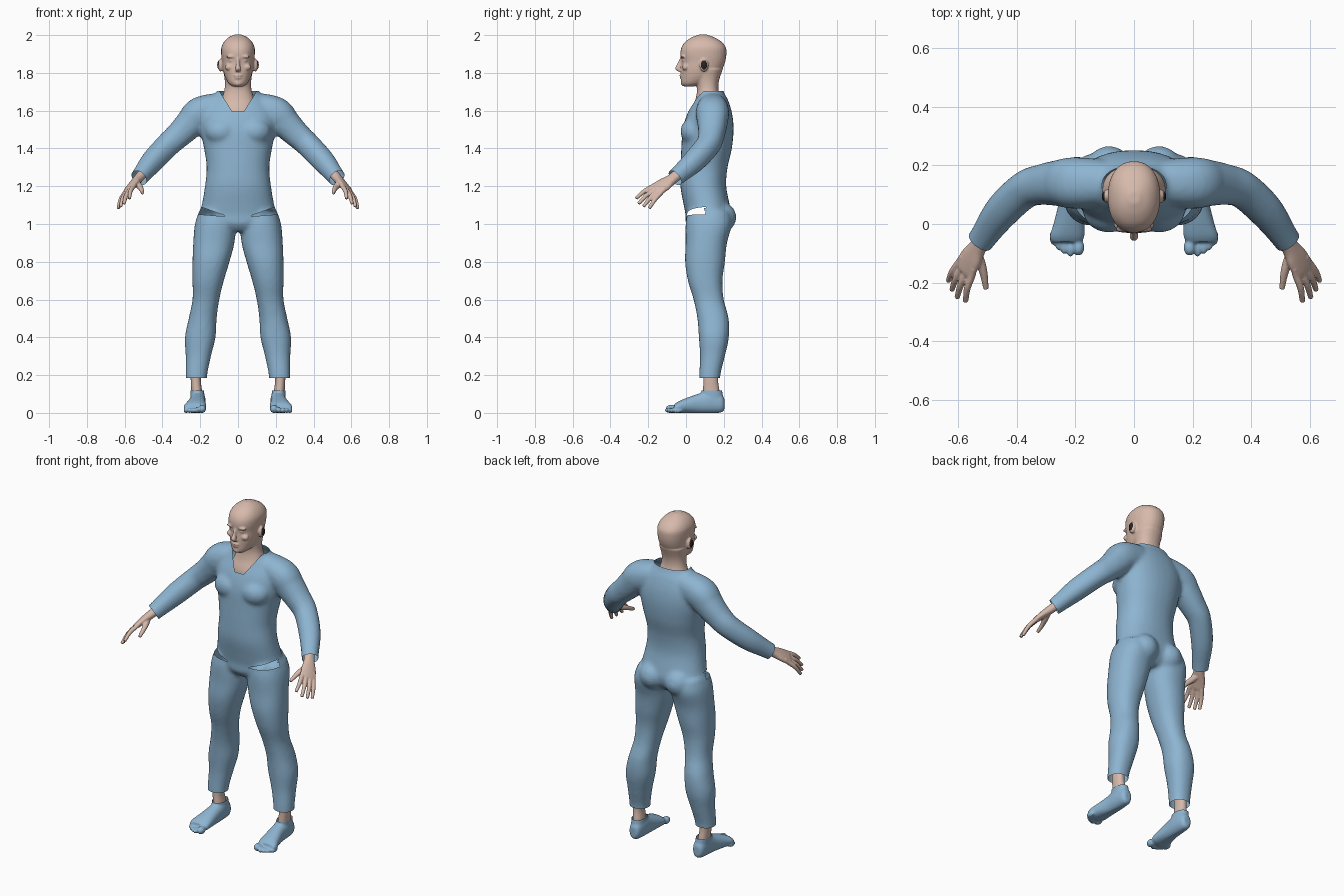
import bpy, bmesh, math
from mathutils import Vector, Matrix

cube = bpy.data.objects.get("Cube")
if cube:
    bpy.data.objects.remove(cube, do_unlink=True)


def material(name, rgb):
    m = bpy.data.materials.new(name)
    m.use_nodes = True
    m.diffuse_color = (*rgb, 1)
    m.node_tree.nodes["Principled BSDF"].inputs["Base Color"].default_value = (*rgb, 1)
    return m


BLUE = material("blue cloth", (0.27, 0.46, 0.64))
SKIN = material("skin", (0.68, 0.49, 0.41))
HAIR = material("brown hair", (0.085, 0.06, 0.043))
DARK = material("dark ear hollow", (0.02, 0.018, 0.016))


def spline(rows, steps=5):
    """Catmull-Rom resampling of section rows."""
    rows = [Vector(r) for r in rows]
    out = []
    for i in range(len(rows) - 1):
        p0, p1, p2 = rows[max(i - 1, 0)], rows[i], rows[i + 1]
        p3 = rows[min(i + 2, len(rows) - 1)]
        for k in range(steps):
            t = k / steps
            out.append(p1 + (p2 - p0) * (t / 2)
                       + (2 * p0 - 5 * p1 + 4 * p2 - p3) * (t * t / 2)
                       + (3 * p1 - p0 - 3 * p2 + p3) * (t ** 3 / 2))
    return out + [rows[-1]]


def loft(bm, rows, up, axis=None, side=1, power=0.9, n=32):
    """Closed tube through sections (x, y, z, half width, half depth)."""
    rows, rings, up = spline(rows), [], Vector(up)
    for i, r in enumerate(rows):
        c = Vector(r[:3])
        a, b = rows[max(i - 1, 0)], rows[min(i + 1, len(rows) - 1)]
        t = Vector(axis) if axis else (Vector(b[:3]) - Vector(a[:3])).normalized()
        u = t.cross(up).normalized()
        v = u.cross(t)
        ring = []
        for k in range(n):
            q = 2 * math.pi * k / n
            cs, sn = math.cos(q), math.sin(q)
            p = c + u * r[3] * math.copysign(abs(cs) ** power, cs) \
                + v * r[4] * math.copysign(abs(sn) ** power, sn)
            p.x *= side
            ring.append(bm.verts.new(p))
        rings.append(ring)
    for r0, r1 in zip(rings, rings[1:]):
        for k in range(n):
            j = (k + 1) % n
            bm.faces.new((r0[k], r0[j], r1[j], r1[k]))
    bm.faces.new(rings[0][::-1])
    bm.faces.new(rings[-1])


def column(bm, rows, side=1):
    """Upright loft from rows (z, centre x, half width, front y, back y)."""
    loft(bm, [(x, (f + b) / 2, z, w, (b - f) / 2) for z, x, w, f, b in rows],
         (0, 1, 0), (0, 0, 1), side)


def ball(bm, centre, radii, side=1):
    c = Vector((centre[0] * side, centre[1], centre[2]))
    bmesh.ops.create_icosphere(bm, subdivisions=3, radius=1,
                               matrix=Matrix.Translation(c) @ Matrix.Diagonal((*radii, 1)))


def finish(name, bm, mats, voxel=0, smooth=4, cuts=(), drop=None, paint=None, floor=False):
    """Fuse the pieces, cut openings along planes, then colour by rule."""
    bmesh.ops.recalc_face_normals(bm, faces=bm.faces)
    mesh = bpy.data.meshes.new(name)
    bm.to_mesh(mesh)
    bm.free()
    obj = bpy.data.objects.new(name, mesh)
    bpy.context.collection.objects.link(obj)
    if voxel:
        mod = obj.modifiers.new("fuse", "REMESH")
        mod.mode, mod.voxel_size = "VOXEL", voxel
        mod = obj.modifiers.new("soften", "SMOOTH")
        mod.factor, mod.iterations = 0.5, smooth
        fused = bpy.data.meshes.new_from_object(
            obj.evaluated_get(bpy.context.evaluated_depsgraph_get()))
        obj.modifiers.clear()
        obj.data = fused
    bm = bmesh.new()
    bm.from_mesh(obj.data)
    for co, no in cuts:
        bmesh.ops.bisect_plane(bm, geom=bm.verts[:] + bm.edges[:] + bm.faces[:],
                               plane_co=co, plane_no=no)
    if floor:
        for v in bm.verts:
            v.co.z = max(v.co.z, 0)
    if drop:
        gone = [f for f in bm.faces if drop(f.calc_center_median())]
        bmesh.ops.delete(bm, geom=gone, context="FACES")
    for f in bm.faces:
        f.smooth = True
        f.material_index = int(paint(f.calc_center_median())) if paint else 0
    bm.to_mesh(obj.data)
    bm.free()
    obj.data.materials.clear()
    for m in mats:
        obj.data.materials.append(m)
    return obj


# Suit: torso, limbs, chest and seat fused into one skin
suit = bmesh.new()
column(suit, [(0.96, 0, .09, .03, .19), (1.0, 0, .18, .0, .225), (1.05, 0, .205, -.003, .24),
              (1.1, 0, .192, -.012, .232), (1.2, 0, .175, -.03, .213), (1.3, 0, .166, -.03, .22),
              (1.4, 0, .18, -.025, .243), (1.5, 0, .2, -.018, .252), (1.58, 0, .2, .005, .245),
              (1.65, 0, .16, .04, .225), (1.7, 0, .112, .06, .2), (1.75, 0, .095, .07, .19)])
for s in (1, -1):
    column(suit, [(1.07, .115, .09, .01, .23), (1.0, .12, .108, -.002, .243), (.9, .128, .109, -.002, .217),
                  (.8, .143, .098, -.005, .206), (.7, .158, .083, .01, .193), (.6, .17, .071, .04, .2),
                  (.5, .187, .074, .06, .226), (.4, .2, .081, .068, .227), (.3, .21, .067, .074, .206),
                  (.2, .22, .057, .07, .182), (.12, .22, .055, .07, .18)], s)
    loft(suit, [(.1, .14, 1.61, .08, .085), (.2, .14, 1.585, .088, .088), (.25, .14, 1.535, .08, .08),
                (.31, .135, 1.475, .07, .07), (.37, .118, 1.42, .064, .064), (.45, .045, 1.335, .06, .06),
                (.515, -.045, 1.255, .047, .047), (.56, -.11, 1.2, .043, .043)], (0, 0, 1), side=s)
    ball(suit, (.085, .045, 1.49), (.09, .075, .075), s)
    ball(suit, (.085, .175, 1.035), (.085, .092, .085), s)

WRIST, ARM_DIR = Vector((.525, -.058, 1.245)), Vector((.5, -.68, -.53))


def upper_slit(x):
    return 1.045 + (x - .07) * .36


def lower_slit(x):
    return 1.04 + (x - .07) * .08


def in_slit(c):
    x = abs(c.x)
    return x > .07 and lower_slit(x) < c.z < upper_slit(x)


def opening(c):
    x = abs(c.x)
    neck = c.z > 1.705 or (c.y < .12 and c.z > max(1.595, 1.595 + (x - .03) * 11 / 7))
    cuff = c.z > 1.1 and (Vector((x, c.y, c.z)) - WRIST).dot(ARM_DIR) > 0
    return neck or cuff or c.z < .185 or (in_slit(c) and c.y < .1)


planes = [((0, 0, z), (0, 0, 1)) for z in (1.705, 1.595, .185)]
for s in (1, -1):
    planes += [((.03 * s, 0, 1.595), (.11 * s, 0, -.07)),
               ((WRIST.x * s, WRIST.y, WRIST.z), (ARM_DIR.x * s, ARM_DIR.y, ARM_DIR.z)),
               ((.07 * s, 0, 1.045), (-.36 * s, 0, 1)), ((.07 * s, 0, 1.04), (-.08 * s, 0, 1))]
finish("suit", suit, [BLUE, SKIN], .011, 6, planes, opening, in_slit)

# Head and neck with nose, brow, lips, chin and ears
head = bmesh.new()
column(head, [(1.53, 0, .1, .02, .19), (1.6, 0, .108, .028, .2), (1.66, 0, .088, .05, .185),
              (1.71, 0, .072, .058, .172), (1.76, 0, .07, .05, .175), (1.82, 0, .08, .03, .195)])
column(head, [(1.728, 0, .028, -.01, .04), (1.745, 0, .05, -.024, .1), (1.78, 0, .069, -.026, .16),
              (1.82, 0, .08, -.026, .192), (1.86, 0, .085, -.024, .208), (1.9, 0, .089, -.03, .214),
              (1.935, 0, .088, -.024, .211), (1.965, 0, .074, -.004, .188), (1.988, 0, .05, .03, .15),
              (2.003, 0, .018, .07, .11)])
loft(head, [(0, -.02, 1.885, .008, .01), (0, -.034, 1.85, .009, .011),
            (0, -.043, 1.822, .015, .015), (0, -.03, 1.806, .012, .01)], (0, 1, 0), (0, 0, 1))
ball(head, (0, -.024, 1.787), (.024, .012, .006))
ball(head, (0, -.022, 1.774), (.021, .012, .006))
ball(head, (0, -.014, 1.746), (.022, .014, .016))
for s in (1, -1):
    ball(head, (.035, -.016, 1.886), (.028, .014, .008), s)
    ball(head, (.034, -.009, 1.866), (.014, .012, .008), s)
    ball(head, (.045, -.002, 1.83), (.025, .018, .018), s)
    ball(head, (.092, .095, 1.84), (.015, .024, .034), s)


def hairy(c):
    if c.y < .03:
        return c.z > 1.918 - .25 * abs(c.x)
    return c.z > (1.932 if c.y < .142 else 1.806)


finish("head", head, [SKIN, HAIR], .005, 4,
       [((0, .142, 0), (0, 1, 0)), ((0, 0, 1.806), (0, 0, 1)), ((0, 0, 1.932), (0, 0, 1))],
       paint=hairy)

# Hands, ankles, feet and ear hollows for both sides
FINGERS = [((.553, -.174, 1.2), (.575, -.265, 1.135)), ((.567, -.158, 1.19), (.604, -.252, 1.107)),
           ((.582, -.142, 1.18), (.622, -.226, 1.092)), ((.595, -.128, 1.17), (.634, -.195, 1.083))]
TOES = [(.19, -.08, .021), (.217, -.084, .014), (.238, -.076, .013), (.257, -.063, .013), (.275, -.045, .013)]
PALM_UP = (.67, -.11, .73)
for label, s in (("left", 1), ("right", -1)):
    hand = bmesh.new()
    loft(hand, [(.49, -.015, 1.285, .03, .026), (.53, -.075, 1.237, .031, .024),
                (.555, -.115, 1.21, .043, .02), (.575, -.15, 1.185, .045, .016),
                (.582, -.162, 1.177, .042, .012)], PALM_UP, side=s)
    for base, tip in FINGERS:
        b, t = Vector(base), Vector(tip)
        mid = (b + t) / 2 + Vector(PALM_UP) * .008
        start = b - (t - b) * .25
        loft(hand, [(*start, .011, .011), (*b, .0125, .0125), (*mid, .0115, .0115), (*t, .009, .009)],
             PALM_UP, side=s, n=16)
    loft(hand, [(.54, -.085, 1.222, .016, .016), (.525, -.13, 1.203, .017, .016),
                (.513, -.17, 1.187, .0135, .013), (.505, -.222, 1.163, .009, .009)],
         PALM_UP, side=s, n=16)
    finish(label + "_hand", hand, [SKIN], .004, 3)

    ankle = bmesh.new()
    column(ankle, [(.05, .215, .032, .09, .18), (.11, .218, .029, .09, .178),
                   (.17, .223, .027, .092, .17), (.26, .222, .032, .09, .175)], s)
    finish(label + "_ankle", ankle, [SKIN])

    foot = bmesh.new()
    loft(foot, [(.213, .203, .046, .02, .03), (.213, .185, .052, .034, .05), (.213, .13, .06, .041, .062),
                (.215, .07, .05, .043, .053), (.222, 0, .038, .053, .04), (.228, -.04, .03, .059, .031),
                (.23, -.062, .024, .052, .022)], (0, 0, 1), (0, -1, 0), s)
    column(foot, [(.05, .213, .038, .08, .2), (.1, .215, .037, .08, .194), (.15, .218, .034, .085, .186)], s)
    for x, y, r in TOES:
        ball(foot, (x, y, r), (r, .028, r * 1.05), s)
    finish(label + "_foot", foot, [BLUE], .0055, 3, [((0, 0, .118), (0, 0, 1))],
           lambda c: c.z > .118, floor=True)

    hollow = bmesh.new()
    ball(hollow, (.1, .095, 1.842), (.01, .017, .025), s)
    finish(label + "_ear_hollow", hollow, [DARK])
